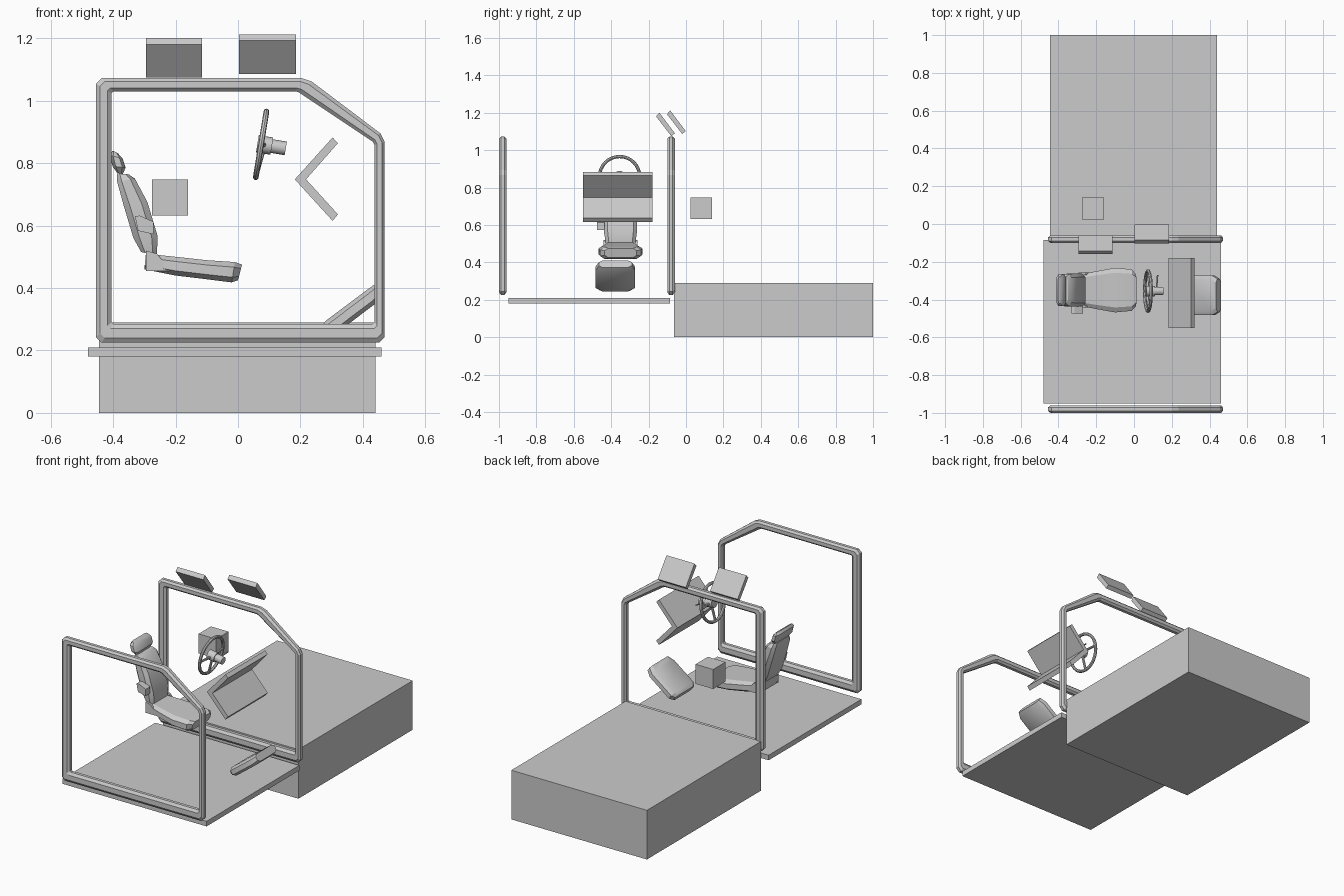
import bpy, bmesh, math
from mathutils import Vector, Matrix

if "Cube" in bpy.data.objects:
    bpy.data.objects.remove(bpy.data.objects["Cube"], do_unlink=True)

grey = bpy.data.materials.new("plain_grey")
grey.use_nodes = True
grey.diffuse_color = (0.6, 0.6, 0.6, 1)
grey.node_tree.nodes["Principled BSDF"].inputs["Base Color"].default_value = (0.6, 0.6, 0.6, 1)


def finish(name, bm, smooth=False):
    bmesh.ops.recalc_face_normals(bm, faces=bm.faces[:])
    me = bpy.data.meshes.new(name)
    bm.to_mesh(me)
    bm.free()
    me.materials.append(grey)
    ob = bpy.data.objects.new(name, me)
    bpy.context.collection.objects.link(ob)
    if smooth:
        bpy.ops.object.select_all(action='DESELECT')
        ob.select_set(True)
        bpy.context.view_layer.objects.active = ob
        bpy.ops.object.shade_smooth_by_angle(angle=math.radians(30))
    return ob


def box(name, lo, hi):
    bm = bmesh.new()
    lo, hi = Vector(lo), Vector(hi)
    bmesh.ops.create_cube(bm, size=1, matrix=Matrix.LocRotScale((lo + hi) / 2, None, hi - lo))
    return finish(name, bm)


def rings_to_mesh(bm, rings, closed=False):
    """Bridge equal point rings; cap the ends unless the chain is closed."""
    loops = [[bm.verts.new(p) for p in r] for r in rings]
    n = len(loops[0])
    for i in range(len(loops) - (not closed)):
        a, b = loops[i], loops[(i + 1) % len(loops)]
        for j in range(n):
            k = (j + 1) % n
            bm.faces.new((a[j], a[k], b[k], b[j]))
    if not closed:
        bm.faces.new(loops[0])
        bm.faces.new(loops[-1])


def prism(name, a, b, place):
    bm = bmesh.new()
    rings_to_mesh(bm, [[place(p, d) for p in b] for d in a])
    return finish(name, bm)


def along_y(p, d):
    return (p[0], d, p[1])


def along_x(p, d):
    return (d, p[0], p[1])


SECTION = [(1, -.5), (1, .5), (.78, 1), (-.78, 1), (-1, .5), (-1, -.5), (-.78, -1), (.78, -1)]


def cushion(name, sections, cy):
    """Loft chamfered sections, each given as lower point, upper point, half width."""
    bm = bmesh.new()
    rings = []
    for low, up, half in sections:
        low, up = Vector(low), Vector(up)
        mid, arm = (low + up) / 2, (up - low) / 2
        rings.append([along_y(mid + arm * v, cy + half * u) for u, v in SECTION])
    rings_to_mesh(bm, rings)
    return finish(name, bm, True)


def rod(name, a, b, r, sides=16):
    a, b = Vector(a), Vector(b)
    bm = bmesh.new()
    turn = (b - a).to_track_quat('Z', 'Y')
    bmesh.ops.create_cone(bm, cap_ends=True, segments=sides, radius1=r, radius2=r,
                          depth=(b - a).length, matrix=Matrix.LocRotScale((a + b) / 2, turn, None))
    return finish(name, bm, True)


# Body block and cab floor
box("body_block", (-.445, -.065, 0), (.44, 1, .29))
box("cab_floor", (-.48, -.95, .18), (.46, -.085, .21))
box("control_box", (-.275, .025, .632), (-.16, .14, .747))


# Cab side frames
def clip_corners(points, d):
    out = []
    for i, p in enumerate(points):
        p = Vector(p)
        for q in (points[i - 1], points[(i + 1) % len(points)]):
            out.append(p + (Vector(q) - p).normalized() * d)
    return out


outer = clip_corners([(-.455, .225), (-.455, 1.072), (.222, 1.072), (.47, .885), (.47, .225)], .018)
inner = clip_corners([(-.405, .285), (-.405, 1.03), (.19, 1.03), (.437, .865), (.437, .285)], .006)
tube = [(0, -.009), (.25, -.02), (.75, -.02), (1, -.009), (1, .009), (.75, .02), (.25, .02), (0, .009)]
for name, cy in (("front_frame", -.98), ("rear_frame", -.08)):
    bm = bmesh.new()
    rings_to_mesh(bm, [[along_y(o.lerp(i, t), cy + y) for o, i in zip(outer, inner)]
                       for t, y in tube], closed=True)
    finish(name, bm)

# Tilted roof panels
panel = [(-.16, 1.18), (-.142, 1.2), (-.06, 1.09), (-.078, 1.074)]
prism("roof_panel_right", (-.295, -.115), panel, along_x)
prism("roof_panel_left", (.003, .186), [(y + .058, z + .012) for y, z in panel], along_x)

# Folded console
prism("console", (-.55, -.18),
      [(.182, .748), (.303, .882), (.32, .864), (.218, .748), (.32, .636), (.303, .615)], along_y)

# Seat
SEAT_Y = -.35
cushion("seat_cushion", [((-.3, .46), (-.295, .51), .08), ((-.2, .44), (-.2, .5), .1),
                         ((-.1, .428), (-.1, .489), .118), ((-.02, .418), (-.01, .483), .11),
                         ((0, .425), (.013, .475), .085)], SEAT_Y)
cushion("seat_back", [((-.31, .515), (-.26, .505), .08), ((-.335, .56), (-.257, .565), .088),
                      ((-.365, .66), (-.29, .675), .088), ((-.387, .74), (-.33, .75), .085),
                      ((-.388, .767), (-.35, .764), .07)], SEAT_Y)
cushion("headrest", [((-.388, .77), (-.37, .763), .065), ((-.402, .79), (-.36, .785), .085),
                     ((-.41, .825), (-.37, .815), .085), ((-.402, .84), (-.385, .832), .07)], SEAT_Y)
prism("armrest", (-.475, -.435), [(-.33, .63), (-.315, .632), (-.27, .612), (-.27, .572), (-.32, .583)], along_y)
for side in (-1, 1):
    y = SEAT_Y + side * .086
    prism("seat_hinge", (y - .006, y + .006), [(-.295, .52), (-.26, .51), (-.215, .455), (-.295, .455)], along_y)

# Foot plate
cushion("foot_plate", [((.292, .243), (.267, .277), .085), ((.312, .253), (.28, .294), .105),
                       ((.435, .346), (.405, .388), .105), ((.46, .373), (.435, .41), .088)], -.378)

# Steering wheel, in a frame whose z axis follows the column
centre = Vector((.074, -.355, .86))
axis = Vector((.987, 0, -.16))
up = Vector((.16, 0, .987))
across = Vector((0, 1, 0))


def wheel_point(angle, r, depth=0):
    return centre + (across * math.cos(angle) + up * math.sin(angle)) * r + axis * depth


bm = bmesh.new()
steps, sides = 32, 8
rings = []
for i in range(steps):
    a = math.tau * i / steps
    rings.append([wheel_point(a, .107 + .009 * math.cos(b), .009 * math.sin(b))
                  for b in (math.tau * j / sides for j in range(sides))])
rings_to_mesh(bm, rings, closed=True)
finish("steering_rim", bm, True)
for a in (0, math.pi, -math.pi / 2):
    rod("steering_spoke", wheel_point(a, .015, .01), wheel_point(a, .107), .007, 8)
rod("steering_hub", centre - axis * .012, centre + axis * .035, .028)
rod("steering_column", centre + axis * .03, centre + axis * .08, .022)
rod("column_lever", centre + axis * .045, centre + axis * .05 + across * .085 + up * .01, .004, 8)
